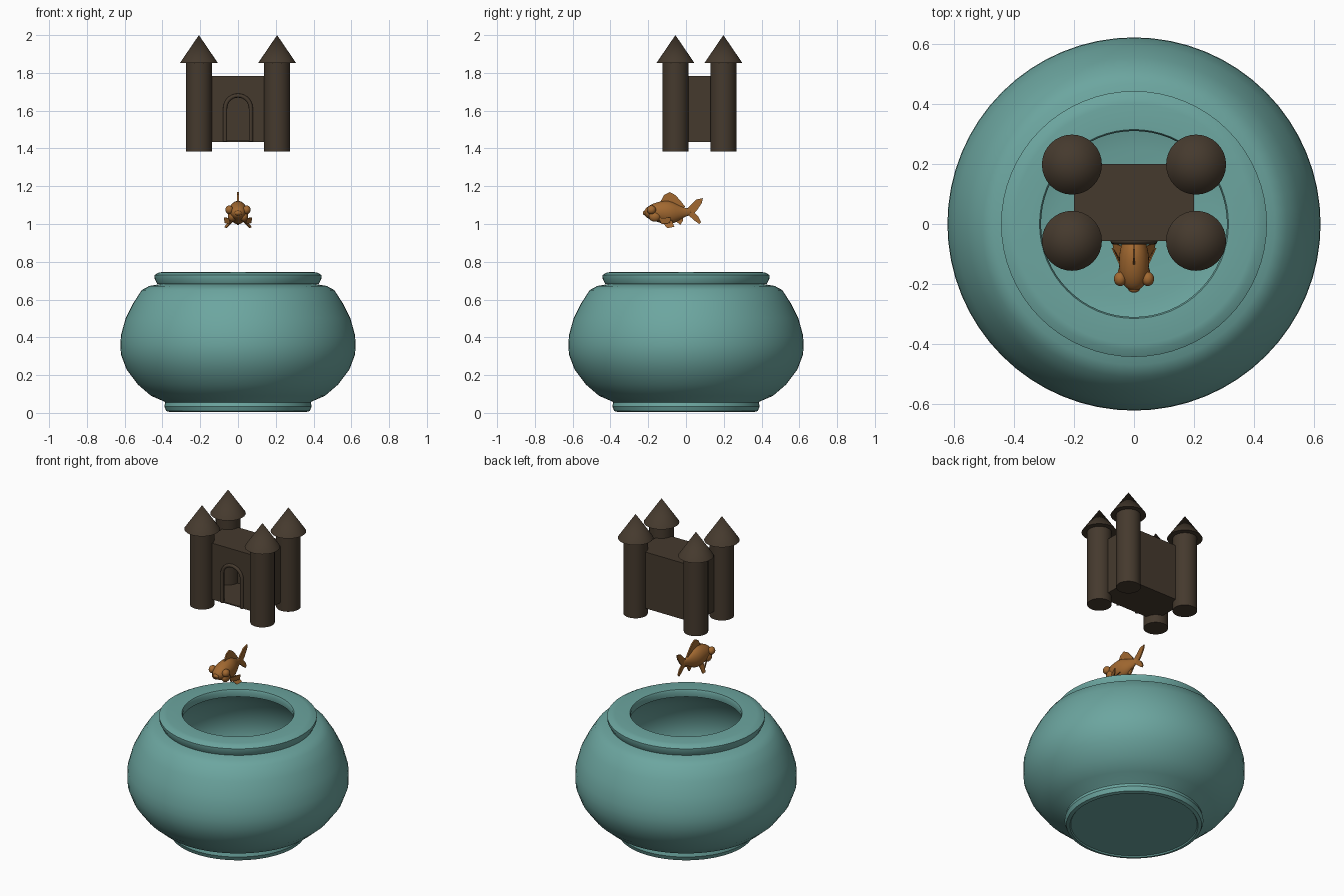
import bpy, bmesh, math
from mathutils import Matrix, Vector

old = bpy.data.objects.get("Cube")
if old:
    bpy.data.objects.remove(old, do_unlink=True)


def material(name, color):
    mat = bpy.data.materials.new(name)
    mat.use_nodes = True
    mat.diffuse_color = color
    bsdf = next(n for n in mat.node_tree.nodes if n.type == 'BSDF_PRINCIPLED')
    bsdf.inputs["Base Color"].default_value = color
    bsdf.inputs["Roughness"].default_value = 0.6
    return mat


TEAL = material("teal_glaze", (0.15, 0.38, 0.35, 1))
STONE = material("dark_stone", (0.06, 0.042, 0.027, 1))
ORANGE = material("fish_orange", (0.36, 0.14, 0.03, 1))


def finish(name, bm, mat, angle=35, smooth=True):
    """Turn a bmesh into a named, shaded object."""
    bmesh.ops.recalc_face_normals(bm, faces=bm.faces)
    mesh = bpy.data.meshes.new(name)
    bm.to_mesh(mesh)
    bm.free()
    mesh.materials.append(mat)
    ob = bpy.data.objects.new(name, mesh)
    bpy.context.collection.objects.link(ob)
    if smooth:
        bpy.ops.object.select_all(action='DESELECT')
        ob.select_set(True)
        bpy.context.view_layer.objects.active = ob
        bpy.ops.object.shade_smooth_by_angle(angle=math.radians(angle))
    return ob


def lathe(name, profile, mat, steps=64):
    """Spin a closed (radius, z) profile round the z axis."""
    bm = bmesh.new()
    verts = [bm.verts.new((r, 0, z)) for r, z in profile]
    edges = [bm.edges.new(pair) for pair in zip(verts, verts[1:])]
    bmesh.ops.spin(bm, geom=verts + edges, axis=(0, 0, 1), cent=(0, 0, 0),
                   steps=steps, angle=math.tau)
    bmesh.ops.remove_doubles(bm, verts=bm.verts, dist=0.0001)
    return finish(name, bm, mat)


def cone(name, r1, r2, z0, z1, x, y, mat):
    bm = bmesh.new()
    bmesh.ops.create_cone(bm, cap_ends=True, segments=32, radius1=r1, radius2=r2,
                          depth=z1 - z0, matrix=Matrix.Translation((x, y, (z0 + z1) / 2)))
    return finish(name, bm, mat)


def prism(name, points, push, mat):
    """Extrude a flat 3D outline along a vector."""
    bm = bmesh.new()
    face = bm.faces.new([bm.verts.new(p) for p in points])
    ext = bmesh.ops.extrude_face_region(bm, geom=[face])["geom"]
    bmesh.ops.translate(bm, vec=push, verts=[v for v in ext if isinstance(v, bmesh.types.BMVert)])
    return finish(name, bm, mat, smooth=False)


def ellipsoid(name, center, size, mat):
    bm = bmesh.new()
    bmesh.ops.create_uvsphere(bm, u_segments=20, v_segments=12, radius=1,
                              matrix=Matrix.Translation(center) @ Matrix.Diagonal((*size, 1)))
    return finish(name, bm, mat, 80)


# Bowl: foot, belly, rim lip and hollow inside in one profile
lathe("bowl", [
    (0, 0.012), (0.355, 0.012), (0.36, 0.005), (0.38, 0.01), (0.39, 0.035), (0.385, 0.055),
    (0.39, 0.06), (0.46, 0.09), (0.53, 0.15), (0.59, 0.23), (0.62, 0.31), (0.622, 0.36),
    (0.62, 0.41), (0.595, 0.5), (0.555, 0.58), (0.51, 0.65), (0.47, 0.672), (0.41, 0.682),
    (0.428, 0.683), (0.442, 0.71), (0.443, 0.73), (0.42, 0.742), (0.4, 0.746),
    (0.315, 0.746), (0.31, 0.735), (0.315, 0.7), (0.42, 0.66), (0.53, 0.56), (0.59, 0.41),
    (0.585, 0.3), (0.51, 0.17), (0.4, 0.09), (0.25, 0.06), (0, 0.055)], TEAL)

# Castle towers with pointed roofs
for side, x in (("left", 0.207), ("right", -0.207)):
    for end, y in (("front", -0.056), ("back", 0.198)):
        cone(f"{end}_{side}_tower", 0.069, 0.069, 1.385, 1.86, x, y, STONE)
        cone(f"{end}_{side}_roof", 0.1, 0, 1.853, 2.0, x, y, STONE)

# Castle keep: hollow box open at the front
X, FRONT, BACK, LOW, HIGH = 0.2, -0.056, 0.2, 1.434, 1.783
bm = bmesh.new()
bmesh.ops.create_cube(bm, size=1, matrix=Matrix.Translation((0, (FRONT + BACK) / 2, (LOW + HIGH) / 2))
                      @ Matrix.Diagonal((2 * X, BACK - FRONT, HIGH - LOW, 1)))
bm.faces.ensure_lookup_table()
bmesh.ops.recalc_face_normals(bm, faces=bm.faces)
front = [f for f in bm.faces if f.normal.y < -0.9]
bmesh.ops.delete(bm, geom=front, context='FACES')
keep = finish("keep_walls", bm, STONE, smooth=False)
shell = keep.modifiers.new("thickness", 'SOLIDIFY')
shell.thickness = 0.01
shell.offset = -1


def arch(r, spring, low, steps=14):
    """Doorway outline running from the right foot over to the left foot."""
    curve = [(-r * math.cos(math.pi * i / steps), spring + r * math.sin(math.pi * i / steps))
             for i in range(steps + 1)]
    return [(-r, low)] + curve + [(r, low)]


# Front wall with an arched doorway
outline = [(-X, LOW)] + arch(0.062, 1.612, LOW) + [(X, LOW), (X, HIGH), (-X, HIGH)]
prism("front_wall", [(x, FRONT, z) for x, z in outline], (0, 0.01, 0), STONE)

# Rounded door frame
path = arch(0.068, 1.612, 1.436)
curve = bpy.data.curves.new("door_frame", 'CURVE')
curve.dimensions = '3D'
curve.bevel_depth = 0.011
curve.bevel_resolution = 2
curve.use_fill_caps = True
spline = curve.splines.new('POLY')
spline.points.add(len(path) - 1)
for point, (x, z) in zip(spline.points, path):
    point.co = (x, FRONT - 0.001, z, 1)
curve.materials.append(STONE)
bpy.context.collection.objects.link(bpy.data.objects.new("door_frame", curve))

# Fish body lofted through rings: y, centre z, half width, half height
RINGS = [(-0.222, 1.06, 0.016, 0.012), (-0.205, 1.06, 0.036, 0.032), (-0.175, 1.065, 0.048, 0.045),
         (-0.135, 1.062, 0.052, 0.06), (-0.09, 1.06, 0.05, 0.066), (-0.055, 1.058, 0.038, 0.052),
         (-0.02, 1.06, 0.02, 0.03), (0.01, 1.063, 0.009, 0.019), (0.03, 1.066, 0.004, 0.018)]
SIDES = 16
bm = bmesh.new()
rings = []
for y, zc, w, h in RINGS:
    rings.append([bm.verts.new((w * math.cos(math.tau * i / SIDES), y,
                                zc + h * math.sin(math.tau * i / SIDES))) for i in range(SIDES)])
for a, b in zip(rings, rings[1:]):
    for i in range(SIDES):
        j = (i + 1) % SIDES
        bm.faces.new((a[i], a[j], b[j], b[i]))
bm.faces.new(rings[0])
bm.faces.new(rings[-1])
body = finish("fish_body", bm, ORANGE, 80)
body.modifiers.new("rounding", 'SUBSURF').levels = 1
body.modifiers["rounding"].render_levels = 1

# Lips, cheeks and bulging eyes
ellipsoid("fish_lips", (0, -0.215, 1.058), (0.02, 0.014, 0.013), ORANGE)
for side, s in (("left", 1), ("right", -1)):
    ellipsoid(f"{side}_eye", (0.046 * s, -0.183, 1.075), (0.021, 0.024, 0.023), ORANGE)
    ellipsoid(f"{side}_cheek", (0.032 * s, -0.165, 1.04), (0.022, 0.032, 0.028), ORANGE)
    # Paired fins sweep down, back and outward
    fin = [(0.04, -0.145, 1.03), (0.07, -0.08, 1.035), (0.066, -0.085, 1.005), (0.04, -0.13, 1.0)]
    prism(f"{side}_side_fin", [(x * s, y, z) for x, y, z in fin], (0.005 * s, 0, 0), ORANGE)
    fin = [(0.025, -0.13, 1.015), (0.035, -0.075, 1.02), (0.068, -0.062, 0.985), (0.06, -0.1, 0.978)]
    prism(f"{side}_belly_fin", [(x * s, y, z) for x, y, z in fin], (0.005 * s, 0, 0), ORANGE)

# Centre fins: outlines in y and z
FINS = {
    "back_fin": [(-0.14, 1.11), (-0.115, 1.155), (-0.085, 1.169), (-0.055, 1.152),
                 (-0.025, 1.118), (-0.005, 1.092), (-0.03, 1.075)],
    "rear_fin": [(-0.06, 1.02), (-0.02, 1.045), (-0.015, 1.02), (-0.03, 0.995)],
    "tail_fin": [(0.0, 1.075), (0.03, 1.105), (0.055, 1.13), (0.09, 1.137), (0.083, 1.11),
                 (0.06, 1.075), (0.045, 1.058), (0.065, 1.04), (0.08, 1.01), (0.07, 1.0),
                 (0.045, 1.018), (0.02, 1.04), (0.0, 1.052)]}
for name, outline in FINS.items():
    prism(name, [(-0.004, y, z) for y, z in outline], (0.008, 0, 0), ORANGE)
